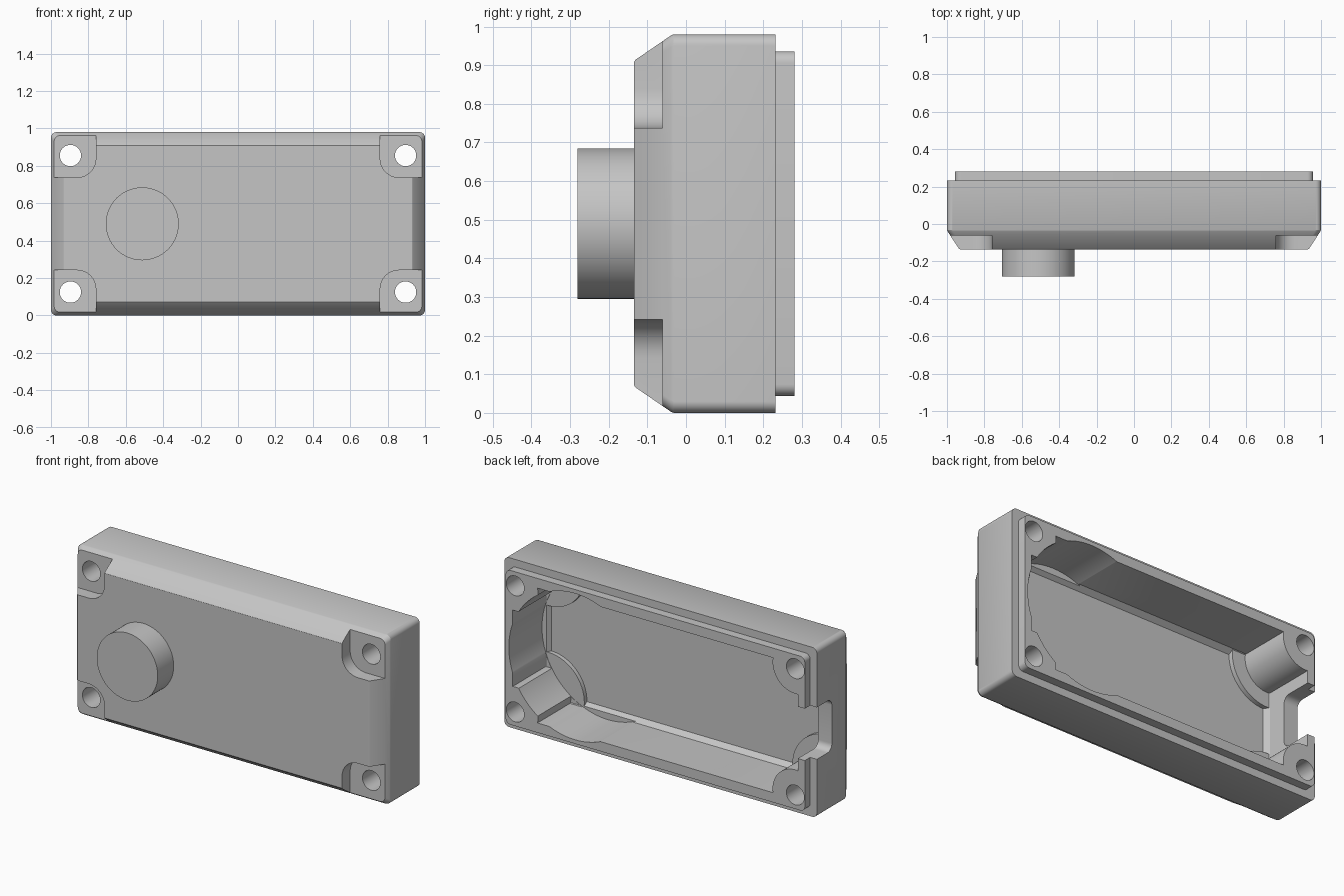
import bpy, bmesh, math

cube = bpy.data.objects.get("Cube")
if cube:
    bpy.data.objects.remove(cube, do_unlink=True)

CZ = 0.49  # height of the middle of the housing
SCREW_X, SCREW_Z = 0.896, 0.365  # screw offsets from the middle

grey = bpy.data.materials.new("light_grey")
grey.use_nodes = True
grey.diffuse_color = (0.56, 0.56, 0.56, 1)
grey.node_tree.nodes["Principled BSDF"].inputs["Base Color"].default_value = (0.56, 0.56, 0.56, 1)


def rounded(w, h, r, cu=0.0, cv=0.0, seg=8):
    """Rounded rectangle from half width, half height and corner radius."""
    pts = []
    for i, (su, sv) in enumerate(((1, 1), (-1, 1), (-1, -1), (1, -1))):
        for k in range(seg + 1):
            a = (i + k / seg) * math.pi / 2
            pts.append((cu + su * (w - r) + r * math.cos(a),
                        cv + sv * (h - r) + r * math.sin(a)))
    return pts


def circle(r, cu, cv, n=64):
    return [(cu + r * math.cos(2 * math.pi * k / n),
             cv + r * math.sin(2 * math.pi * k / n)) for k in range(n)]


def loft(name, sections, axis="y"):
    """Solid through matching outlines, each placed at a depth on the axis."""
    bm = bmesh.new()
    rings = []
    for outline, d in sections:
        rings.append([bm.verts.new((u, d, v) if axis == "y" else (d, u, v))
                      for u, v in outline])
    bm.faces.new(rings[0])
    bm.faces.new(rings[-1])
    n = len(rings[0])
    for a, b in zip(rings, rings[1:]):
        for i in range(n):
            j = (i + 1) % n
            bm.faces.new((a[i], a[j], b[j], b[i]))
    bmesh.ops.recalc_face_normals(bm, faces=bm.faces)
    mesh = bpy.data.meshes.new(name)
    bm.to_mesh(mesh)
    bm.free()
    mesh.materials.append(grey)
    obj = bpy.data.objects.new(name, mesh)
    bpy.context.collection.objects.link(obj)
    return obj


def prism(name, outline, d0, d1, axis="y"):
    return loft(name, [(outline, d0), (outline, d1)], axis)


def combine(target, tool, operation):
    mod = target.modifiers.new(tool.name, "BOOLEAN")
    mod.operation = operation
    mod.solver = "EXACT"
    mod.object = tool
    bpy.context.view_layer.objects.active = target
    bpy.ops.object.modifier_apply(modifier=mod.name)
    bpy.data.objects.remove(tool, do_unlink=True)


corners = [(sx, sz) for sx in (-1, 1) for sz in (-1, 1)]

# Housing with a sloped, slightly softened front edge, and the back lip
housing = loft("housing", [
    (rounded(1.0, 0.49, 0.03, 0, CZ), 0.232),
    (rounded(1.0, 0.49, 0.03, 0, CZ), -0.032),
    (rounded(0.997, 0.487, 0.03, 0, CZ), -0.039),
    (rounded(0.937, 0.424, 0.03, 0, CZ), -0.131),
    (rounded(0.931, 0.418, 0.03, 0, CZ), -0.135)])
lip = prism("lip", rounded(0.957, 0.446, 0.03, 0, CZ), 0.15, 0.281)
combine(housing, lip, "UNION")

# Hollow interior, leaving screw posts and pads behind the front pockets
cavity = loft("cavity", [
    (rounded(0.912, 0.39, 0.01, 0, CZ), 0.4),
    (rounded(0.912, 0.39, 0.01, 0, CZ), -0.015),
    (rounded(0.892, 0.368, 0.01, 0, CZ), -0.046)])
for sx, sz in corners:
    x, z = sx * SCREW_X, CZ + sz * SCREW_Z
    combine(cavity, prism("post", circle(0.145, x, z), -0.2, 0.5), "DIFFERENCE")
    combine(cavity, prism("pad", circle(0.23, x, z), -0.2, -0.02), "DIFFERENCE")
combine(housing, cavity, "DIFFERENCE")

# Round chamber at the left end
chamber = prism("chamber", circle(0.423, 0.514, CZ, 96), -0.022, 0.4)
combine(housing, chamber, "DIFFERENCE")

# Corner pockets on the front and through holes for the screws
for sx, sz in corners:
    pocket = prism("pocket", rounded(0.22, 0.22, 0.1, sx * 0.98, CZ + sz * 0.468),
                   -0.3, -0.061)
    combine(housing, pocket, "DIFFERENCE")
    hole = prism("hole", circle(0.057, sx * SCREW_X, CZ + sz * SCREW_Z, 40), -0.4, 0.5)
    combine(housing, hole, "DIFFERENCE")

# Cable notch through the right end wall
notch = prism("notch", rounded(0.15, 0.15, 0.04, 0.245, CZ), -1.1, -0.84, "x")
combine(housing, notch, "DIFFERENCE")

# Round button on the front
button = prism("button", circle(0.195, -0.512, CZ, 72), -0.281, -0.125)

for obj in (housing, button):
    bpy.ops.object.select_all(action="DESELECT")
    obj.select_set(True)
    bpy.context.view_layer.objects.active = obj
    bpy.ops.object.shade_smooth_by_angle(angle=math.radians(25))
